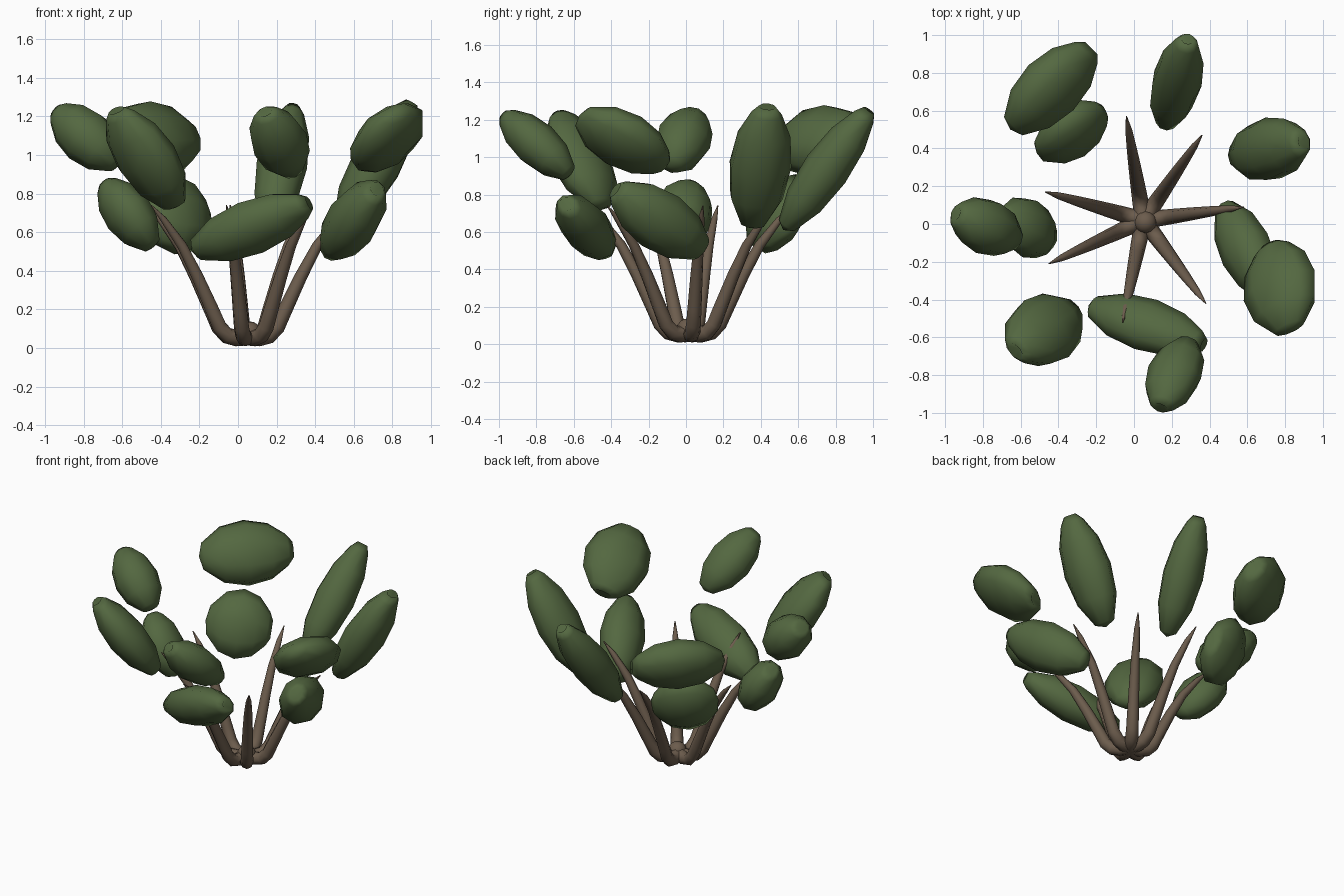
import bpy, bmesh, math
from mathutils import Vector, Matrix

if "Cube" in bpy.data.objects:
    bpy.data.objects.remove(bpy.data.objects["Cube"])


def material(name, rgb):
    m = bpy.data.materials.new(name)
    m.diffuse_color = (*rgb, 1)
    m.use_nodes = True
    m.node_tree.nodes["Principled BSDF"].inputs["Base Color"].default_value = m.diffuse_color
    return m


GREEN = material("leaf_green", (0.088, 0.138, 0.052))
BROWN = material("bark_brown", (0.150, 0.108, 0.074))


def add_mesh(name, bm, mat):
    bmesh.ops.recalc_face_normals(bm, faces=bm.faces)
    for f in bm.faces:
        f.smooth = True
    mesh = bpy.data.meshes.new(name)
    bm.to_mesh(mesh)
    bm.free()
    mesh.materials.append(mat)
    obj = bpy.data.objects.new(name, mesh)
    bpy.context.collection.objects.link(obj)
    return obj


# Foliage clump: lathed ellipsoid with a dimpled tip at the end of its long axis
CLUMP_PROFILE = [(-0.92, 0.42), (-0.5, 0.87), (0.02, 1.02),
                 (0.52, 0.87), (0.88, 0.5), (1.0, 0.27)]
SIDES = 9


def clump(name, centre, long_axis, wide_axis, thickness):
    long_axis, wide_axis = Vector(long_axis), Vector(wide_axis)
    wide_axis -= wide_axis.project(long_axis)
    thin_axis = long_axis.cross(wide_axis).normalized() * thickness
    place = Matrix((wide_axis, thin_axis, long_axis)).transposed().to_4x4()
    place.translation = centre
    bm = bmesh.new()
    rings = [[bm.verts.new((r * math.cos(math.tau * i / SIDES),
                            r * math.sin(math.tau * i / SIDES), z))
              for i in range(SIDES)] for z, r in CLUMP_PROFILE]
    base, dimple = bm.verts.new((0, 0, -1)), bm.verts.new((0, 0, 0.87))
    for i in range(SIDES):
        j = (i + 1) % SIDES
        for a, b in zip(rings, rings[1:]):
            bm.faces.new((a[i], a[j], b[j], b[i]))
        bm.faces.new((base, rings[0][j], rings[0][i]))
        bm.faces.new((dimple, rings[-1][i], rings[-1][j]))
    bm.transform(place)
    return add_mesh(name, bm, GREEN)


# centre, long half axis, wide half axis, half thickness
CLUMPS = [
    ((-0.44, 0.715, 1.09), (0.215, 0.215, 0.0), (-0.09, 0.09, 0.17), 0.14),
    ((-0.335, 0.485, 0.70), (0.18, 0.11, -0.03), (-0.055, 0.08, 0.21), 0.12),
    ((0.225, 0.75, 0.93), (0.06, 0.23, 0.32), (0.13, -0.02, 0.0), 0.125),
    ((0.715, 0.395, 0.945), (0.185, 0.04, 0.325), (-0.02, 0.165, 0.0), 0.13),
    ((0.595, -0.14, 0.66), (0.125, -0.24, 0.165), (0.04, 0.10, 0.125), 0.135),
    ((0.775, -0.34, 1.09), (-0.05, 0.23, -0.135), (0.178, 0.088, 0.088), 0.12),
    ((0.065, -0.535, 0.625), (0.305, -0.105, 0.125), (0.065, 0.10, -0.10), 0.125),
    ((0.215, -0.795, 1.065), (-0.075, -0.18, 0.16), (0.14, -0.015, 0.037), 0.12),
    ((-0.475, -0.56, 0.98), (-0.155, -0.113, 0.252), (0.135, -0.135, 0.01), 0.125),
    ((-0.78, -0.015, 1.09), (-0.165, 0.07, 0.14), (0.017, 0.14, -0.042), 0.14),
    ((-0.565, -0.02, 0.69), (-0.128, 0.054, 0.167), (-0.01, 0.15, -0.063), 0.125),
]
for n, args in enumerate(CLUMPS, 1):
    clump(f"foliage_clump_{n}", *args)


# Branches: tapered tubes that run out from the middle and sweep upward
ROOT = Vector((0.05, 0.02))
TIPS = [(-0.04, 0.57), (0.36, 0.47), (0.58, 0.09), (0.38, -0.42),
        (-0.06, -0.52), (-0.45, -0.21), (-0.47, 0.17)]
# fraction of reach, height, tube radius
BRANCH = [(0.0, 0.065, 0.052), (0.12, 0.053, 0.044), (0.21, 0.064, 0.042),
          (0.29, 0.108, 0.040), (0.36, 0.19, 0.038), (0.52, 0.37, 0.033),
          (0.68, 0.53, 0.027), (0.87, 0.665, 0.018), (1.0, 0.74, 0.003)]


def branch(name, tip):
    curve = bpy.data.curves.new(name, 'CURVE')
    curve.dimensions = '3D'
    curve.bevel_depth = 1.0
    curve.bevel_resolution = 2
    curve.use_fill_caps = True
    spline = curve.splines.new('POLY')
    spline.points.add(len(BRANCH) - 1)
    for p, (t, z, r) in zip(spline.points, BRANCH):
        xy = ROOT.lerp(Vector(tip), t)
        p.co = (xy.x, xy.y, z, 1)
        p.radius = r
    spline.use_smooth = True
    curve.materials.append(BROWN)
    obj = bpy.data.objects.new(name, curve)
    bpy.context.collection.objects.link(obj)
    bpy.ops.object.select_all(action='DESELECT')
    obj.select_set(True)
    bpy.context.view_layer.objects.active = obj
    bpy.ops.object.convert(target='MESH')


for n, tip in enumerate(TIPS, 1):
    branch(f"branch_{n}", tip)

# Central knob where the branches meet
bm = bmesh.new()
bmesh.ops.create_uvsphere(bm, u_segments=12, v_segments=8, radius=1.0)
bm.transform(Matrix.Translation((0.06, 0.01, 0.08)) @ Matrix.Diagonal((0.06, 0.06, 0.058, 1)))
add_mesh("root_knob", bm, BROWN)
